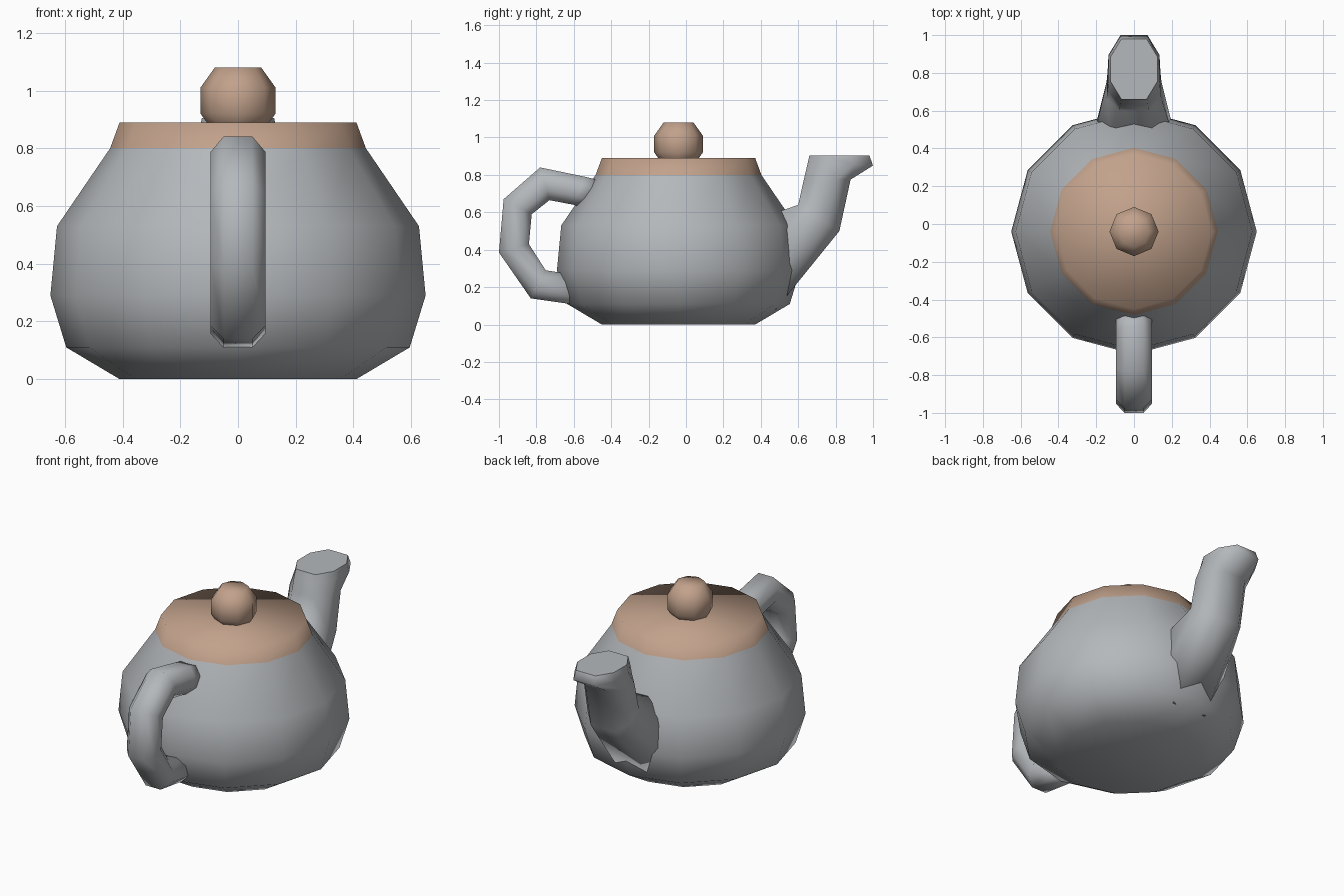
import bpy, bmesh, math

cube = bpy.data.objects.get("Cube")
if cube:
    bpy.data.objects.remove(cube, do_unlink=True)

CENTRE_Y = -0.04


def material(name, rgb):
    mat = bpy.data.materials.new(name)
    mat.use_nodes = True
    mat.diffuse_color = (*rgb, 1)
    mat.node_tree.nodes["Principled BSDF"].inputs["Base Color"].default_value = (*rgb, 1)
    return mat


grey = material("pale grey", (0.46, 0.48, 0.50))
tan = material("warm tan", (0.54, 0.36, 0.26))


def loft(name, rings, mats, flat_end=False):
    """Skin equal-length rings of points into a closed smooth object."""
    bm = bmesh.new()
    loops = [[bm.verts.new(p) for p in ring] for ring in rings]
    for a, b in zip(loops, loops[1:]):
        for i in range(len(a)):
            j = (i + 1) % len(a)
            bm.faces.new((a[i], a[j], b[j], b[i]))
    bm.faces.new(loops[0])
    end = bm.faces.new(loops[-1])
    bmesh.ops.recalc_face_normals(bm, faces=bm.faces)
    for f in bm.faces:
        f.smooth = True
    if flat_end:
        end.smooth = False
        for e in end.edges:
            e.smooth = False
    mesh = bpy.data.meshes.new(name)
    bm.to_mesh(mesh)
    bm.free()
    obj = bpy.data.objects.new(name, mesh)
    bpy.context.scene.collection.objects.link(obj)
    for m in mats:
        mesh.materials.append(m)
    return obj


def lathe(name, profile, sides, mats):
    """Turn (radius, height) pairs around the pot's axis."""
    turns = [math.tau * i / sides for i in range(sides)]
    rings = [[(r * math.cos(t), CENTRE_Y + r * math.sin(t), z) for t in turns]
             for r, z in profile]
    return loft(name, rings, mats)


def tube(name, sections, mats, flat_end=False):
    """Octagonal tube; each section runs from point a to point b in y, z."""
    octagon = [(-.53, 0), (.53, 0), (1, .3), (1, .7),
               (.53, 1), (-.53, 1), (-1, .7), (-1, .3)]
    rings = [[(w * x, a[0] + t * (b[0] - a[0]), a[1] + t * (b[1] - a[1]))
              for x, t in octagon] for a, b, w in sections]
    return loft(name, rings, mats, flat_end)


# Pot body, with the flat lid as its top band
pot = lathe("pot_body_and_lid",
            [(.41, 0), (.595, .11), (.65, .29), (.627, .53), (.443, .80), (.41, .89)],
            12, [grey, tan])
for face in pot.data.polygons:
    face.material_index = int(face.center.z > 0.8)

# Lid knob
lathe("lid_knob", [(.08, .85), (.13, .92), (.13, 1.01), (.08, 1.08)], 8, [tan])

# Handle: outer edge, inner edge, half width
tube("handle", [
    ((-.46, .77), (-.54, .62), .095),
    ((-.54, .79), (-.60, .64), .095),
    ((-.78, .84), (-.73, .665), .095),
    ((-.975, .67), (-.825, .59), .095),
    ((-1, .385), (-.84, .43), .095),
    ((-.83, .14), (-.75, .29), .095),
    ((-.55, .10), (-.62, .27), .095),
], [grey])

# Spout: lower edge, upper edge, half width
tube("spout", [
    ((.48, .08), (.40, .57), .22),
    ((.82, .50), (.60, .64), .145),
    ((.88, .775), (.63, .775), .14),
    ((1, .85), (.65, .86), .135),
    ((.98, .905), (.66, .905), .125),
], [grey], flat_end=True)
